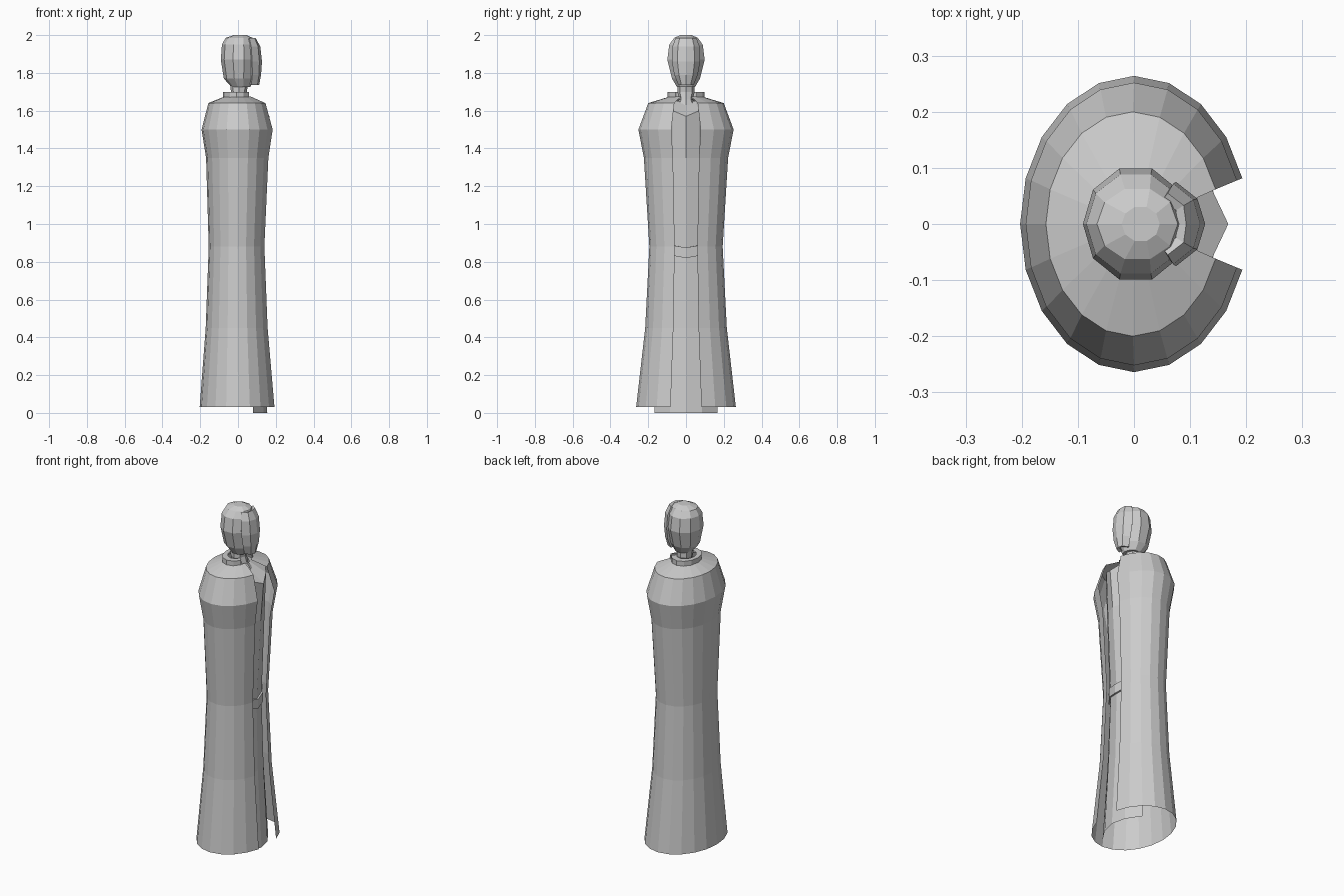
import bpy
from math import sin, cos, radians

cube = bpy.data.objects.get("Cube")
if cube:
    bpy.data.objects.remove(cube, do_unlink=True)

grey = bpy.data.materials.new("plain grey")
grey.use_nodes = True
grey.diffuse_color = (0.6, 0.6, 0.6, 1)
grey.node_tree.nodes["Principled BSDF"].inputs["Base Color"].default_value = (0.6, 0.6, 0.6, 1)


def loft(name, rings, closed=True, caps=False, thickness=0):
    """Skin a stack of equally sized rings with flat faces."""
    n = len(rings[0])
    verts = [p for ring in rings for p in ring]
    faces = []
    for r in range(len(rings) - 1):
        for i in range(n if closed else n - 1):
            j = (i + 1) % n
            faces.append((r * n + i, r * n + j, (r + 1) * n + j, (r + 1) * n + i))
    if caps:
        faces.append(tuple(reversed(range(n))))
        faces.append(tuple(range(len(verts) - n, len(verts))))
    mesh = bpy.data.meshes.new(name)
    mesh.from_pydata(verts, [], faces)
    mesh.materials.append(grey)
    obj = bpy.data.objects.new(name, mesh)
    bpy.context.collection.objects.link(obj)
    if thickness:
        mod = obj.modifiers.new("thickness", "SOLIDIFY")
        mod.thickness = thickness
    return obj


def arc(cx, rx, ry, z, sides, start=0, end=360):
    """Points of an elliptical arc at one height; a full turn has no doubled end."""
    steps = sides if end - start == 360 else sides + 1
    turn = [radians(start + (end - start) * i / sides) for i in range(steps)]
    return [(cx + rx * cos(a), ry * sin(a), z) for a in turn]


def mirrored(half):
    """Complete a cross-section from its right half, ending on the centre line."""
    return half + [(x, -y, z) for x, y, z in reversed(half[:-1])]


# Long cloak, open along the +x side
cloak_profile = [  # centre x, x radius, y radius, height
    (0.0, 0.203, 0.264, 0.03), (-0.003, 0.168, 0.216, 0.45),
    (-0.004, 0.151, 0.194, 0.88), (0.0, 0.169, 0.223, 1.35),
    (0.0, 0.193, 0.252, 1.50), (-0.002, 0.155, 0.200, 1.64),
    (0.0, 0.070, 0.085, 1.675)]
loft("cloak", [arc(*level, 18, 18, 342) for level in cloak_profile], closed=False)


# Inner robe: a ridged front panel that folds back to the neck at the top
def robe_section(ridge, side, width, z, rise=0):
    return mirrored([(side - 0.055, -width, z + 1.5 * rise),
                     (side, -width / 2, z + rise), (ridge, 0, z)])


loft("robe", [robe_section(0.155, 0.135, 0.168, 0.0),
              robe_section(0.130, 0.115, 0.150, 0.45),
              robe_section(0.122, 0.105, 0.140, 0.85),
              robe_section(0.150, 0.125, 0.140, 1.35),
              robe_section(0.168, 0.135, 0.140, 1.57, 0.03),
              robe_section(0.050, 0.040, 0.100, 1.65)], closed=False)

# Belt across the opening
loft("belt", [robe_section(0.133, 0.116, 0.140, 0.82, 0.012),
              robe_section(0.133, 0.116, 0.140, 0.875, 0.012)],
     closed=False, thickness=0.012)

# Neck and standing collar, split at the front
loft("neck", [arc(0.03, 0.055, 0.052, 1.63, 8), arc(0.015, 0.045, 0.036, 1.66, 8),
              arc(0.005, 0.042, 0.046, 1.70, 8), arc(0.005, 0.050, 0.044, 1.76, 8)])
loft("collar", [arc(-0.003, 0.076, 0.097, 1.67, 10, 35, 325),
                arc(-0.003, 0.076, 0.097, 1.70, 10, 35, 325),
                arc(-0.003, 0.050, 0.060, 1.70, 10, 35, 325)], closed=False)

# Faceted head
head_profile = [(0.015, 0.050, 0.050, 1.725), (0.005, 0.080, 0.078, 1.77),
                (0.003, 0.094, 0.104, 1.87), (0.003, 0.088, 0.093, 1.95),
                (0.006, 0.072, 0.066, 1.985), (0.012, 0.034, 0.032, 2.0)]
loft("head", [arc(*level, 10) for level in head_profile], caps=True)


# Face plate with a vertical ridge, wrapped on the front of the head
def face_section(ridge, side, width, z):
    return mirrored([(side, -width, z), ((ridge + side) / 2 + 0.012, -width * 0.6, z),
                     (ridge, 0, z)])


loft("face_plate", [face_section(0.112, 0.070, 0.040, 1.735),
                    face_section(0.122, 0.076, 0.062, 1.79),
                    face_section(0.127, 0.075, 0.075, 1.86),
                    face_section(0.118, 0.070, 0.072, 1.94),
                    face_section(0.093, 0.060, 0.055, 1.985)],
     closed=False, thickness=0.018)
